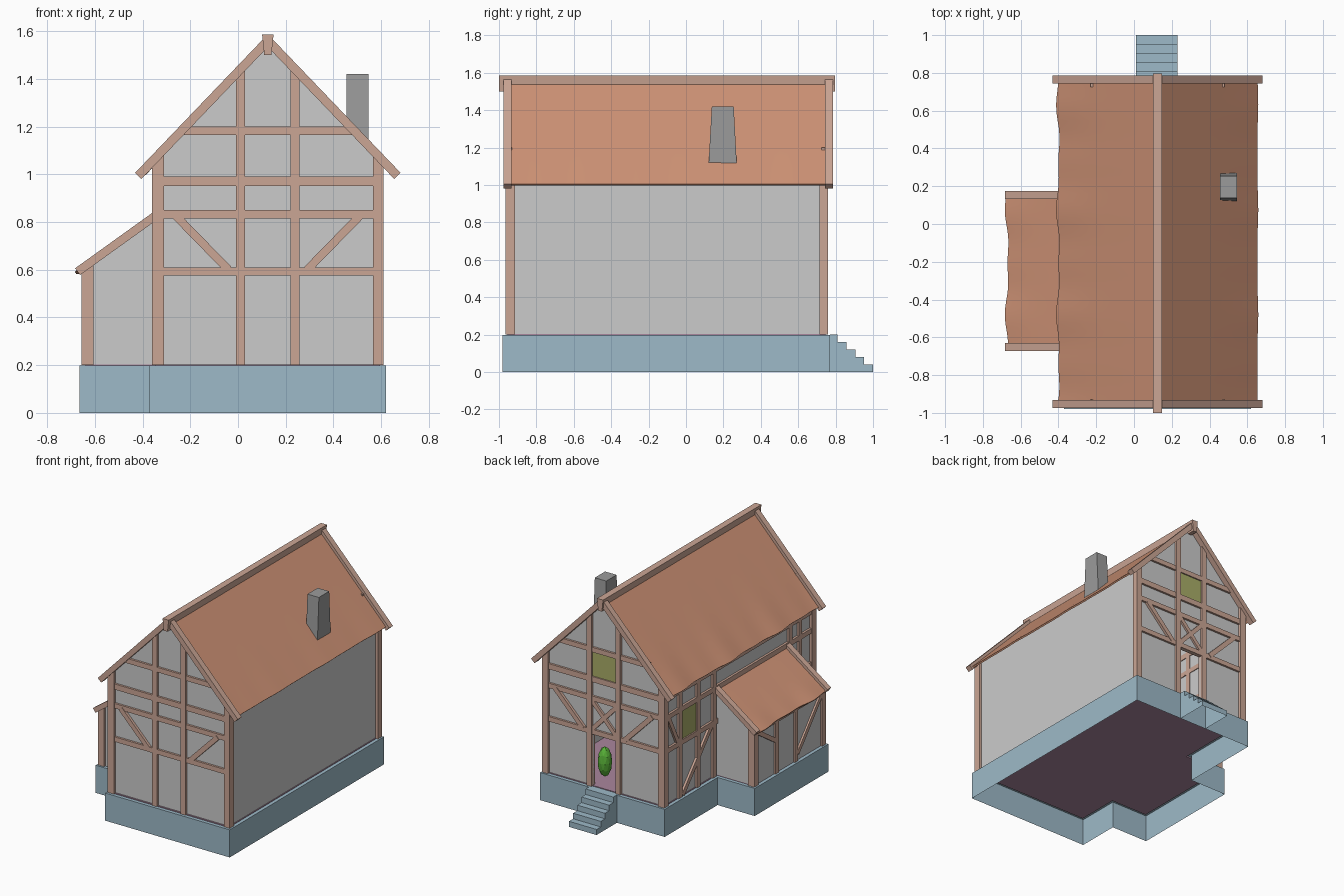
import bpy, bmesh, math
from mathutils import Vector

if "Cube" in bpy.data.objects:
    bpy.data.objects.remove(bpy.data.objects["Cube"])


def mat(name, *c):
    m = bpy.data.materials.new(name)
    m.diffuse_color = (*c, 1)
    m.use_nodes = True
    m.node_tree.nodes["Principled BSDF"].inputs["Base Color"].default_value = m.diffuse_color
    return m


STONE = mat("blue_stone", 0.34, 0.49, 0.58)
WOOD = mat("timber", 0.60, 0.38, 0.30)
TILE = mat("roof_clay", 0.62, 0.29, 0.18)
FLOOR = mat("floor_plum", 0.40, 0.24, 0.34)
GLASS = mat("window_olive", 0.40, 0.42, 0.14)
FLUE = mat("dark_grey", 0.33, 0.33, 0.33)
LEAF = mat("leaf_green", 0.10, 0.45, 0.04)


def finish(name, bm, material=None):
    me = bpy.data.meshes.new(name)
    bmesh.ops.recalc_face_normals(bm, faces=bm.faces)
    bm.to_mesh(me)
    bm.free()
    ob = bpy.data.objects.new(name, me)
    bpy.context.collection.objects.link(ob)
    if material:
        me.materials.append(material)
    return ob


def prism(bm, pts, axis, d0, d1, low_cap=True, skip=()):
    """Extrude a 2D outline along axis (0, 1 or 2) from d0 to d1."""
    def put(p, d):
        c = [p[0], p[1]]
        c.insert(axis, d)
        return bm.verts.new(c)
    lo, hi = [put(p, d0) for p in pts], [put(p, d1) for p in pts]
    if low_cap:
        bm.faces.new(lo)
    bm.faces.new(hi)
    n = len(pts)
    for i in range(n):
        if i not in skip:
            j = (i + 1) % n
            bm.faces.new((lo[i], lo[j], hi[j], hi[i]))


def solid(name, pts, axis, d0, d1, material=None, **kw):
    bm = bmesh.new()
    prism(bm, pts, axis, d0, d1, **kw)
    return finish(name, bm, material)


def rect(a0, a1, b0, b1):
    return [(a0, b0), (a1, b0), (a1, b1), (a0, b1)]


def bar(a, b, w):
    a, b = Vector(a), Vector(b)
    d = (b - a).normalized() * w / 2
    n = Vector((-d.y, d.x))
    return [a + n, b + n, b - n, a - n]


def frame(name, outlines, axis, d0, d1):
    bm = bmesh.new()
    for o in outlines:
        prism(bm, o, axis, d0, d1)
    return finish(name, bm, WOOD)


CX, SLOPE = 0.125, 1.04


def roof_z(x):
    return 1.556 - SLOPE * abs(x - CX)


# Open-bottomed stone base and floor
base = [(-.37, -.98), (.62, -.98), (.62, .77), (-.37, .77),
        (-.37, .17), (-.665, .17), (-.665, -.665), (-.37, -.665)]
solid("stone_base", base, 2, 0, .198, STONE, low_cap=False)
inner = [(-.345, -.955), (.595, -.955), (.595, .745), (-.345, .745),
         (-.345, .145), (-.64, .145), (-.64, -.64), (-.345, -.64)]
solid("floor", inner, 2, .188, .203, FLOOR)

# Back door steps, hollow below
prof = [(.77, 0), (1, 0)]
for i in range(5):
    prof += [(1 - .0475 * i, .04 * (i + 1)), (1 - .0475 * (i + 1), .04 * (i + 1))]
prof[-1] = (.77, .2)
solid("back_steps", prof, 0, .01, .23, STONE, skip=(0, len(prof) - 1))

# Plaster walls
gable = [(.59, .2), (.59, 1.06), (CX, 1.545), (-.34, 1.06), (-.34, .2)]
solid("front_wall", gable, 1, -.945, -.935)
door = [(.03, .2), (.03, .575), (.22, .575), (.22, .2)]
solid("back_wall", gable + door, 1, .73, .74)
solid("right_wall", rect(-.94, .735, .2, 1.06), 0, .58, .59)
solid("left_wall", rect(-.94, .735, .2, 1.06), 0, -.34, -.33)
lean = [(-.635, .2), (-.34, .2), (-.34, .82), (-.635, .608)]
solid("annex_front_wall", lean, 1, -.64, -.63)
solid("annex_back_wall", lean, 1, .135, .145)
solid("annex_left_wall", rect(-.635, .14, .2, .608), 0, -.64, -.63)

# Gable timber framing, front and back
rails = []
for z0, z1 in ((.575, .61), (.815, .85), (.95, .99)):
    rails.append(rect(-.34, .59, z0, z1))
rails.append(rect(CX - .355, CX + .355, 1.165, 1.2))
posts = []
for s in (-1, 1):
    for x0, x1 in ((.095, .133),):
        a, b = sorted((CX + s * x0, CX + s * x1))
        posts.append([(a, .2), (b, .2), (b, roof_z(b) - .01), (a, roof_z(a) - .01)])
    posts.append(bar((CX + s * .385, .825), (CX + s * .165, .6), .034))
back_rails = [r for r in rails if r[0][1] != .575]
back_rails += [rect(-.34, .59, .575, .61),
               bar((.02, .6), (.23, .825), .03), bar((.23, .6), (.02, .825), .03)]
frame("front_rails", rails, 1, -.960, -.93)
frame("front_posts", posts, 1, -.964, -.925)
frame("back_rails", back_rails, 1, .725, .755)
frame("back_posts", posts, 1, .72, .759)

# Corner posts with sloped tops
corners = bmesh.new()
for a, b in ((-.36, -.31), (.565, .61)):
    o = [(a, .2), (b, .2), (b, roof_z(b) - .01), (a, roof_z(a) - .01)]
    for y0, y1 in ((-.965, -.915), (.715, .76)):
        prism(corners, o, 1, y0, y1)
for y0, y1 in ((-.655, -.61), (.115, .16)):
    prism(corners, [(-.655, .2), (-.605, .2), (-.605, .63), (-.655, .595)], 1, y0, y1)
finish("corner_posts", corners, WOOD)

# Left side framing of the main house
side = [rect(-.93, .73, z0, z1) for z0, z1 in ((.575, .61), (.815, .85), (.95, .99))]
side += [rect(y, y + .037, .2, 1.03) for y in (.55, .345, .165, -.70, -.81)]
side += [bar((.54, .21), (.21, .585), .034), bar((.70, .825), (.59, .6), .03)]
frame("left_side_timbers", side, 0, -.356, -.325)

# Annex side framing
shed = [rect(-.64, .14, .565, .598)]
shed += [rect(y, y + .036, .2, .6) for y in (-.12, -.34)]
shed += [bar((.12, .58), (-.09, .44), .03), bar((-.34, .25), (-.61, .57), .03)]
frame("annex_timbers", shed, 0, -.653, -.625)

# Windows
solid("gable_window", rect(.028, .222, .99, 1.166), 1, .738, .746, GLASS)
solid("side_window", rect(.38, .552, .608, .817), 0, -.346, -.335, GLASS)


def roof_sheet(name, x_top, z_top, x_low, z_low, y0, y1, amp):
    """Clay slope with a gently wavy eave."""
    bm = bmesh.new()
    nu, nv = 6, 40
    rows = []
    for j in range(nv + 1):
        y = y0 + (y1 - y0) * j / nv
        w = amp * (.6 * math.sin(11 * y + .6) + .4 * math.sin(23 * y))
        row = []
        for i in range(nu + 1):
            t = i / nu
            k = t + w * t ** 4 / abs(x_low - x_top)
            row.append(bm.verts.new((x_top + (x_low - x_top) * k, y,
                                     z_top + (z_low - z_top) * t)))
        rows.append(row)
    for j in range(nv):
        for i in range(nu):
            bm.faces.new((rows[j][i], rows[j][i + 1], rows[j + 1][i + 1], rows[j + 1][i]))
    bmesh.ops.recalc_face_normals(bm, faces=bm.faces)
    bm.normal_update()
    if next(iter(bm.faces)).normal.z < 0:
        bmesh.ops.reverse_faces(bm, faces=bm.faces)
    ext = bmesh.ops.solidify(bm, geom=bm.faces[:], thickness=.012)
    ob = finish(name, bm, TILE)
    bpy.context.view_layer.objects.active = ob
    ob.select_set(True)
    bpy.ops.object.shade_smooth_by_angle(angle=math.radians(35))
    ob.select_set(False)


roof_sheet("roof_left", CX, 1.556, -.402, 1.006, -.955, .76, .011)
roof_sheet("roof_right", CX, 1.556, .655, 1.006, -.955, .76, .003)
roof_sheet("annex_roof", -.335, .829, -.672, .592, -.65, .155, .012)

# Barge boards and ridge beam
boards = [bar((CX, 1.56), (CX + s * .543, .993), .037) for s in (-1, 1)]
frame("front_barge_boards", boards, 1, -.975, -.932)
frame("back_barge_boards", boards, 1, .743, .785)
lean_board = [bar((-.672, .592), (-.335, .834), .035)]
frame("annex_front_board", lean_board, 1, -.672, -.63)
frame("annex_back_board", lean_board, 1, .133, .175)
solid("ridge_beam", [(.11, 1.5), (.14, 1.5), (.149, 1.585), (.101, 1.585)],
      1, -1, .797, WOOD)

# Tapered chimney
solid("chimney", [(.118, 1.06), (.274, 1.06), (.255, 1.42), (.138, 1.42)],
      0, .455, .546, FLUE)

# Plants just inside the open door
for i, (x, y, z, r) in enumerate(((.21, .62, .33, .06), (.33, .3, .42, .05))):
    bm = bmesh.new()
    bmesh.ops.create_icosphere(bm, subdivisions=2, radius=r)
    bmesh.ops.scale(bm, vec=(.8, .8, 1.8), verts=bm.verts)
    bmesh.ops.translate(bm, vec=(x, y, z), verts=bm.verts)
    finish("plant_%d" % (i + 1), bm, LEAF)
